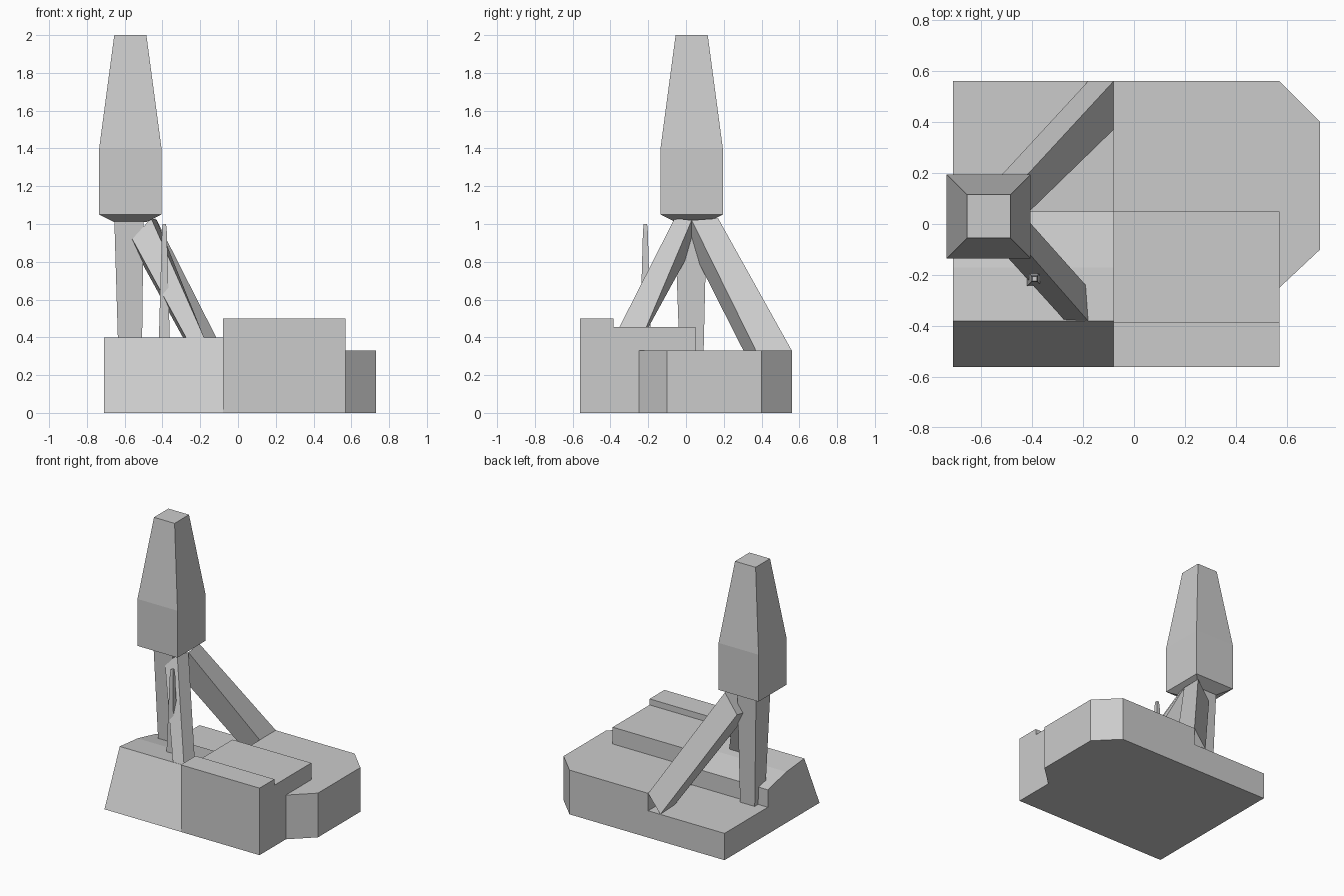
import bpy, bmesh
from mathutils import Vector

if "Cube" in bpy.data.objects:
    bpy.data.objects.remove(bpy.data.objects["Cube"], do_unlink=True)

# Single plain grey finish
grey = bpy.data.materials.new("plain_grey")
grey.use_nodes = True
colour = (0.6, 0.6, 0.6, 1)
grey.diffuse_color = colour
grey.node_tree.nodes["Principled BSDF"].inputs["Base Color"].default_value = colour


def loft(name, rings):
    """Skin a closed solid through a list of matching rings of points."""
    bm = bmesh.new()
    loops = [[bm.verts.new(p) for p in ring] for ring in rings]
    for low, high in zip(loops, loops[1:]):
        for i in range(len(low)):
            j = (i + 1) % len(low)
            bm.faces.new((low[i], low[j], high[j], high[i]))
    bm.faces.new(loops[0])
    bm.faces.new(loops[-1])
    bmesh.ops.recalc_face_normals(bm, faces=bm.faces)
    mesh = bpy.data.meshes.new(name)
    bm.to_mesh(mesh)
    bm.free()
    mesh.materials.append(grey)
    obj = bpy.data.objects.new(name, mesh)
    bpy.context.collection.objects.link(obj)
    return obj


def side_profile(name, profile, x0, x1):
    """Extrude a (y, z) outline along x."""
    return loft(name, [[(x, y, z) for y, z in profile] for x in (x0, x1)])


def square_stack(name, cx, cy, levels):
    """Stack of centred squares given as (half width, height)."""
    corners = ((-1, -1), (1, -1), (1, 1), (-1, 1))
    return loft(name, [[(cx + a * w, cy + b * w, z) for a, b in corners]
                       for w, z in levels])


# Base: sloped side wing, stepped main block and low chamfered platform
side_profile("sloped_wing", [(-.56, 0), (-.38, .4), (-.17, .38), (.05, .33),
                             (.05, .2), (.56, .2), (.56, 0)], -.71, -.08)
side_profile("stepped_block", [(-.56, 0), (-.56, .5), (-.385, .5), (-.385, .455),
                               (.05, .455), (.05, 0)], -.08, .57)
outline = [(-.08, -.25), (.57, -.25), (.73, -.1), (.73, .4), (.57, .56), (-.08, .56)]
loft("low_platform", [[(x, y, z) for x, y in outline] for z in (0, .33)])

# Tapered mast head
square_stack("mast_head", -.57, .03, [(.085, 1.01), (.165, 1.05), (.165, 1.4), (.085, 2)])

# Tripod legs
loft("back_leg", [
    [(-.08, .56, .33), (-.08, .37, .33), (-.17, .37, .2), (-.18, .56, .2)],
    [(-.44, .17, 1.03), (-.43, .03, 1.02), (-.55, .03, .87), (-.54, .17, .89)]])
loft("front_leg", [
    [(-.18, -.38, .4), (-.18, -.25, .36), (-.27, -.25, .36), (-.27, -.38, .39)],
    [(-.46, -.06, 1.03), (-.43, .03, 1.02), (-.55, .03, .87), (-.56, -.06, .92)]])
loft("upright_leg", [
    [(-.63, -.03, .19), (-.51, -.03, .19), (-.51, .09, .19), (-.63, .09, .19)],
    [(-.655, -.06, 1.03), (-.5, -.06, 1.03), (-.5, .11, 1.03), (-.655, .11, 1.03)]])

# Thin antenna
square_stack("antenna", -.39, -.215, [(.03, .35), (.013, .96), (.009, 1)])
